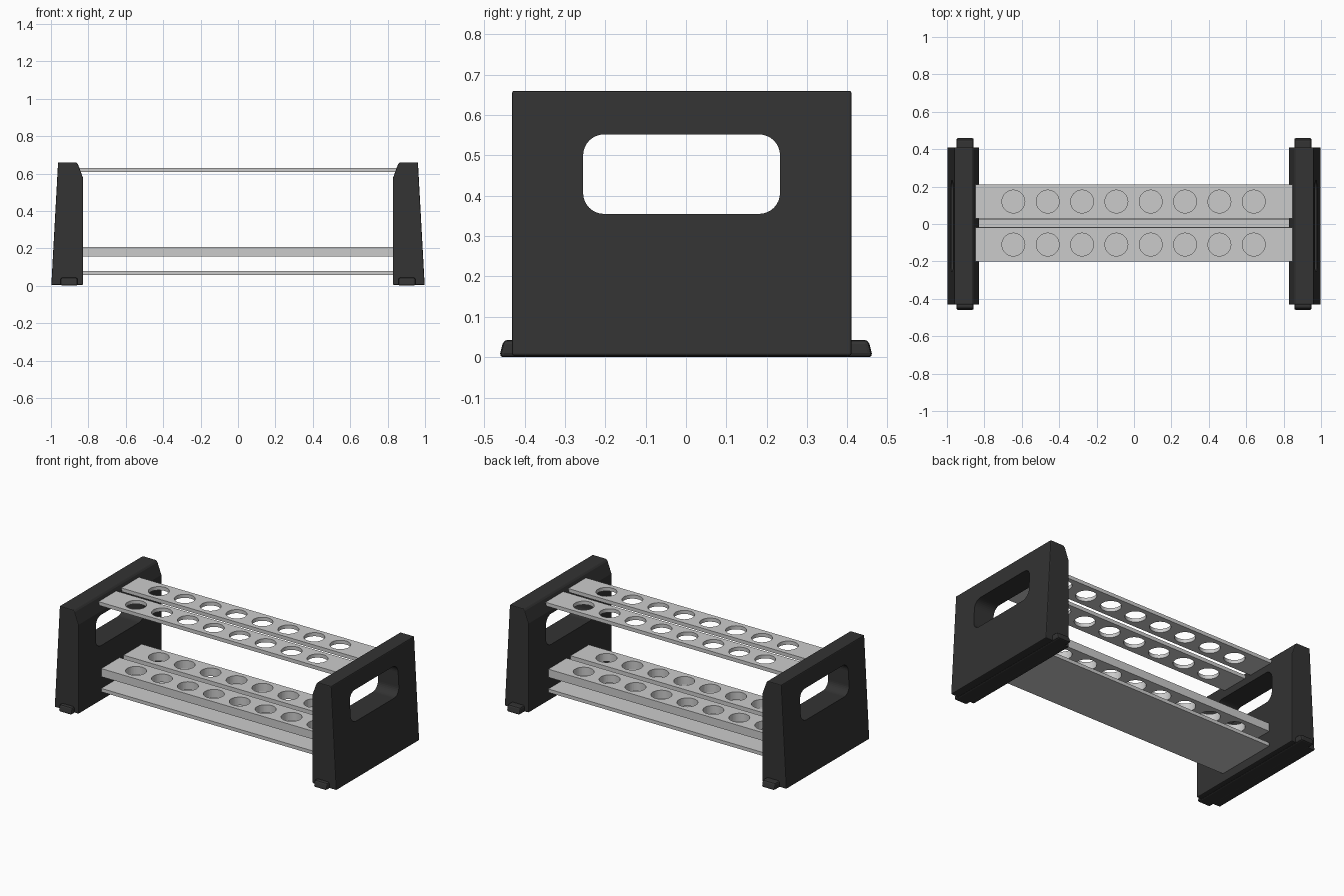
import bpy, bmesh, math

if "Cube" in bpy.data.objects:
    bpy.data.objects.remove(bpy.data.objects["Cube"])

dark = bpy.data.materials.new("dark_plastic")
dark.diffuse_color = (0.033, 0.033, 0.033, 1)
dark.use_nodes = True
dark.node_tree.nodes["Principled BSDF"].inputs["Base Color"].default_value = dark.diffuse_color


def make_object(name, bm, mat=None):
    bmesh.ops.recalc_face_normals(bm, faces=bm.faces)
    me = bpy.data.meshes.new(name)
    bm.to_mesh(me)
    bm.free()
    ob = bpy.data.objects.new(name, me)
    bpy.context.collection.objects.link(ob)
    if mat:
        me.materials.append(mat)
    return ob


def add_prism(bm, points, vec):
    """Extrude a closed 3D outline along vec."""
    face = bm.faces.new([bm.verts.new(p) for p in points])
    ext = bmesh.ops.extrude_face_region(bm, geom=[face])["geom"]
    bmesh.ops.translate(bm, vec=vec, verts=[g for g in ext if isinstance(g, bmesh.types.BMVert)])


def box(name, x0, x1, y0, y1, z0, z1):
    bm = bmesh.new()
    add_prism(bm, [(x0, y0, z0), (x1, y0, z0), (x1, y1, z0), (x0, y1, z0)], (0, 0, z1 - z0))
    return make_object(name, bm)


def bevel(ob, width, segments):
    m = ob.modifiers.new("bevel", 'BEVEL')
    m.width, m.segments = width, segments
    m.limit_method, m.angle_limit = 'ANGLE', math.radians(40)


def cut(ob, cutter):
    m = ob.modifiers.new("cut", 'BOOLEAN')
    m.operation, m.solver, m.object = 'DIFFERENCE', 'EXACT', cutter
    cutter.hide_render = True
    cutter.hide_viewport = True
    cutter.display_type = 'WIRE'


def mirror_x(ob):
    m = ob.modifiers.new("mirror", 'MIRROR')
    m.use_axis[0] = True


# End panels: tapered profile with chamfered inner shoulder
profile = [(0.828, 0.004), (0.998, 0.004), (0.962, 0.66), (0.865, 0.66), (0.855, 0.648), (0.828, 0.575)]
bm = bmesh.new()
add_prism(bm, [(x, -0.431, z) for x, z in profile], (0, 0.841, 0))
panel = make_object("end_panels", bm, dark)
bevel(panel, 0.005, 2)

# Rounded handle opening
y0, y1, z0, z1, r = -0.255, 0.233, 0.355, 0.552, 0.052
outline = []
for cy, cz, start in ((y1 - r, z1 - r, 0), (y0 + r, z1 - r, 90), (y0 + r, z0 + r, 180), (y1 - r, z0 + r, 270)):
    for i in range(9):
        a = math.radians(start + i * 90 / 8)
        outline.append((0.7, cy + r * math.cos(a), cz + r * math.sin(a)))
bm = bmesh.new()
add_prism(bm, outline, (0.5, 0, 0))
cut(panel, make_object("handle_cutter", bm, dark))
mirror_x(panel)

# Foot bars under the panels, poking out front and back
bm = bmesh.new()
foot = [(-0.463, 0), (0.463, 0), (0.452, 0.043), (-0.452, 0.043)]
add_prism(bm, [(0.857, y, z) for y, z in foot], (0.092, 0, 0))
feet = make_object("foot_bars", bm, dark)
bevel(feet, 0.01, 2)
mirror_x(feet)

# Tube hole cutter: two rows of eight
bm = bmesh.new()
for y in (-0.11, 0.12):
    for i in range(8):
        x = -0.645 + i * 0.1836
        ring = [(x + 0.061 * math.cos(a), y + 0.061 * math.sin(a), 0.12)
                for a in (math.tau * k / 40 for k in range(40))]
        add_prism(bm, ring, (0, 0, 0.6))
holes = make_object("tube_hole_cutter", bm)

# Top strips and thicker middle strips, both perforated
for level, za, zb, gap in (("top", 0.607, 0.63, (-0.02, 0.03)), ("middle", 0.155, 0.207, (-0.015, 0.025))):
    for side, ya, yb in (("front", -0.2, gap[0]), ("back", gap[1], 0.21)):
        strip = box(f"{level}_{side}_strip", -0.848, 0.848, ya, yb, za, zb)
        cut(strip, holes)

# Solid base plate that the tubes rest on
box("base_plate", -0.848, 0.848, -0.2, 0.21, 0.058, 0.08)
